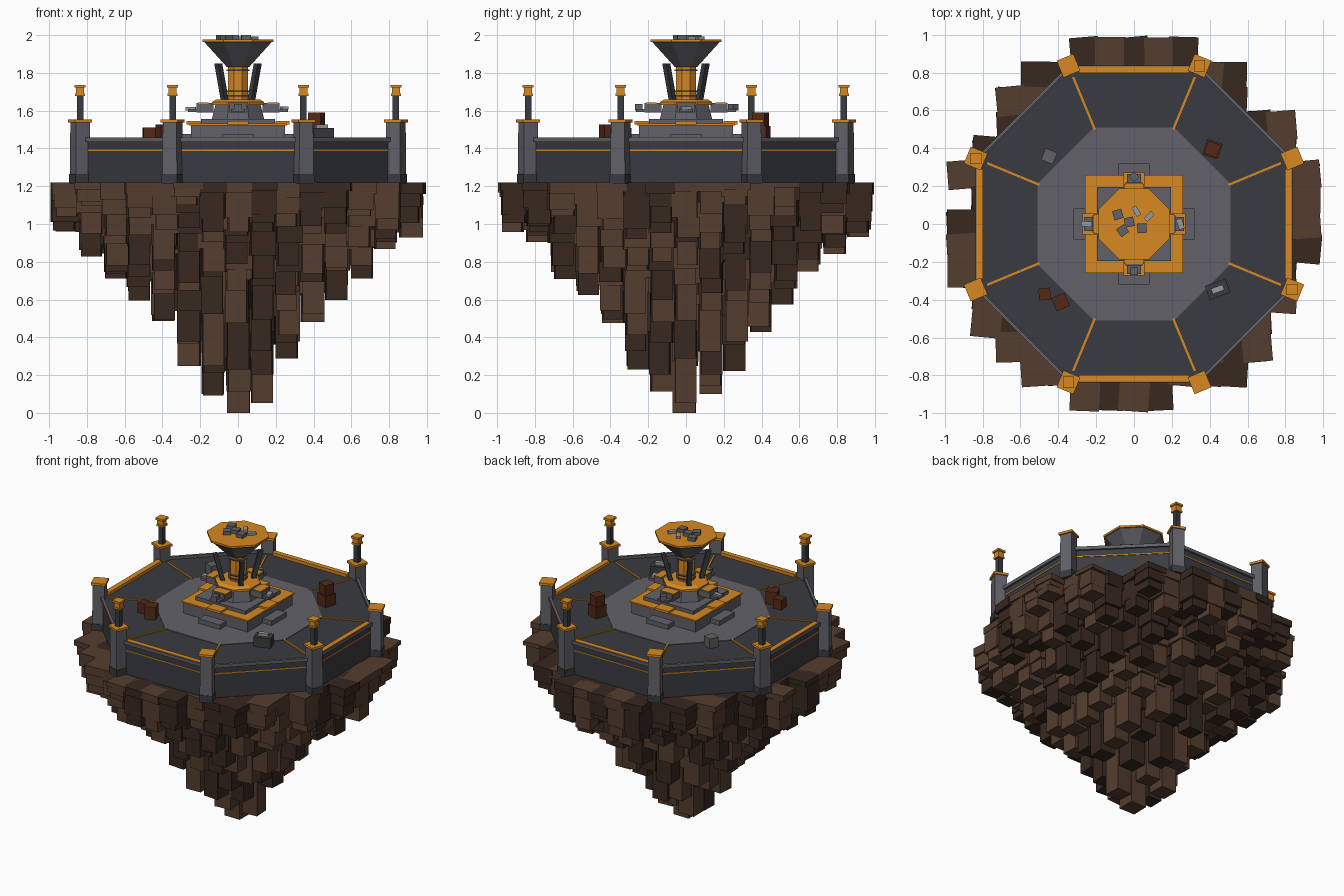
import bpy, bmesh, random
from math import pi, cos, sin, hypot
from mathutils import Matrix, Vector

if "Cube" in bpy.data.objects:
    bpy.data.objects.remove(bpy.data.objects["Cube"])

random.seed(11)


def material(name, r, g, b):
    m = bpy.data.materials.new(name)
    m.diffuse_color = (r, g, b, 1)
    m.use_nodes = True
    m.node_tree.nodes["Principled BSDF"].inputs["Base Color"].default_value = m.diffuse_color
    return m


ORANGE = material("orange", 0.68, 0.25, 0.015)
STONE = material("stone", 0.12, 0.12, 0.14)
DARK = material("dark_stone", 0.042, 0.044, 0.052)
PALE = material("pale_metal", 0.32, 0.33, 0.35)
RUST = material("rust", 0.09, 0.022, 0.008)
ROCK_A = material("rock_light", 0.09, 0.047, 0.028)
ROCK_B = material("rock_dark", 0.04, 0.021, 0.014)


def finish(name, bm, mat):
    bmesh.ops.recalc_face_normals(bm, faces=bm.faces)
    me = bpy.data.meshes.new(name)
    bm.to_mesh(me)
    bm.free()
    me.materials.append(mat)
    ob = bpy.data.objects.new(name, me)
    bpy.context.collection.objects.link(ob)
    return ob


def add_box(bm, c, size, rot=0.0, taper=1.0):
    """Box centred on c, turned about z, top face scaled by taper."""
    vs = bmesh.ops.create_cube(bm, size=1)["verts"]
    for v in vs:
        k = taper if v.co.z > 0 else 1
        v.co = Vector((v.co.x * size[0] * k, v.co.y * size[1] * k, v.co.z * size[2]))
    bmesh.ops.transform(bm, verts=vs, matrix=Matrix.Translation(c) @ Matrix.Rotation(rot, 4, 'Z'))


def boxes(name, items, mat):
    """One object from several (centre, size, rotation[, taper]) boxes."""
    bm = bmesh.new()
    for it in items:
        add_box(bm, *it)
    return finish(name, bm, mat)


def lathe(name, profile, mat, n=8):
    """Spin (apothem, z) points into an n-sided solid with flats facing the axes."""
    bm = bmesh.new()
    rings = []
    for a, z in profile:
        r = a / cos(pi / n)
        rings.append([bm.verts.new((r * cos(pi / n + 2 * pi * i / n), r * sin(pi / n + 2 * pi * i / n), z))
                      for i in range(n)])
    for lo, hi in zip(rings, rings[1:]):
        for i in range(n):
            bm.faces.new((lo[i], lo[(i + 1) % n], hi[(i + 1) % n], hi[i]))
    bmesh.ops.remove_doubles(bm, verts=bm.verts, dist=1e-5)
    return finish(name, bm, mat)


def polar(r, a, z):
    return (r * cos(a), r * sin(a), z)


# Hanging rock: a grid of stepped columns, each narrowing downwards
def rock_bottom(r):
    pts = [(0, 0), (0.15, 0.07), (0.3, 0.26), (0.45, 0.5), (0.6, 0.66), (0.75, 0.81), (0.96, 0.98)]
    for (r0, z0), (r1, z1) in zip(pts, pts[1:]):
        if r <= r1:
            return z0 + (z1 - z0) * (r - r0) / (r1 - r0)
    return 1.0


STEP, TOP = 0.13, 1.22
rock = [[], []]
for i in range(-7, 8):
    for j in range(-7, 8):
        x, y = i * STEP, j * STEP
        r = hypot(x, y)
        if r > 0.96 or (r > 0.9 and random.random() < 0.2):
            continue
        low = min(rock_bottom(r) + (random.uniform(-0.02, 0.14) if r > 0 else 0), 1.1)
        depth = TOP - low
        cuts = [TOP, TOP - depth * random.uniform(0.15, 0.35), low + depth * random.uniform(0.15, 0.4), low]
        group = random.choice(rock)
        for hi, lo, width in zip(cuts, cuts[1:], (0.155, 0.135, 0.112)):
            w = width + random.uniform(-0.008, 0.008)
            jx, jy = (random.uniform(-0.01, 0.01) if width < 0.15 else 0 for _ in "xy")
            group.append(((x + jx, y + jy, (hi + lo) / 2), (w, w, hi - lo), random.uniform(-0.1, 0.1)))
boxes("rock_columns_light", rock[0], ROCK_A)
boxes("rock_columns_dark", rock[1], ROCK_B)

# Octagonal deck, parapet cap and trim
lathe("deck_wall", [(0, 1.21), (0.825, 1.21), (0.825, 1.44), (0, 1.44)], DARK)
lathe("parapet_cap", [(0.82, 1.435), (0.838, 1.435), (0.838, 1.458), (0.82, 1.458), (0.82, 1.435)], STONE)
lathe("wall_trim", [(0.82, 1.387), (0.829, 1.387), (0.829, 1.394), (0.82, 1.394)], ORANGE)
lathe("inner_floor", [(0.51, 1.438), (0.51, 1.444), (0, 1.444)], STONE)

corners = [pi / 8 + k * pi / 4 for k in range(8)]
sides = [k * pi / 2 for k in range(4)]
boxes("floor_strips", [(polar(0.69, a, 1.442), (0.3, 0.012, 0.01), a) for a in corners], ORANGE)
boxes("parapet_rails", [(polar(0.815, a, 1.449), (0.034, 0.58, 0.024), a) for a in sides], ORANGE)

# Corner pillars
PR = 0.905
boxes("pillar_bases", [(polar(PR, a, 1.24), (0.09, 0.09, 0.05), a) for a in corners], DARK)
boxes("pillar_shafts", [(polar(PR, a, 1.38), (0.083, 0.083, 0.32), a, 0.95) for a in corners], STONE)
boxes("pillar_caps", [(polar(PR, a, 1.546), (0.096, 0.096, 0.016), a) for a in corners], ORANGE)

# Lamps on every second pillar
lamps = corners[1::2]
boxes("lamp_posts", [(polar(PR, a, 1.615), (0.034, 0.034, 0.13), 0) for a in lamps], DARK)
heads = []
for a in lamps:
    heads += [(polar(PR, a, 1.684), (0.052, 0.052, 0.012), 0),
              (polar(PR, a, 1.705), (0.044, 0.044, 0.04), 0),
              (polar(PR, a, 1.729), (0.06, 0.06, 0.014), 0)]
boxes("lamp_heads", heads, ORANGE)

# Square pedestal with steps
boxes("pedestal_base", [((0, 0, 1.48), (0.5, 0.5, 0.085), 0)], STONE)
boxes("pedestal_plate", [((0, 0, 1.526), (0.52, 0.52, 0.01), 0)], ORANGE)
boxes("pedestal_upper", [((0, 0, 1.542), (0.39, 0.39, 0.028), 0)], STONE)
boxes("pedestal_steps", [(polar(0.28, a, 1.458), (0.08, 0.165, 0.036), a) for a in sides], STONE)

# Tower: drum, collar, orange core with rings, flared bowl
lathe("drum", [(0, 1.55), (0.14, 1.55), (0.12, 1.63), (0, 1.63)], STONE)
lathe("drum_collar", [(0, 1.63), (0.138, 1.63), (0.138, 1.646), (0.115, 1.66), (0, 1.66)], ORANGE)
lathe("core", [(0, 1.65), (0.052, 1.65), (0.052, 1.84), (0, 1.84)], ORANGE)
for k, z in enumerate((1.675, 1.70, 1.81)):
    lathe(f"core_ring_{k}", [(0.045, z), (0.062, z), (0.062, z + 0.007), (0.045, z + 0.007)], STONE)
lathe("bowl", [(0, 1.83), (0.058, 1.83), (0.18, 1.965), (0, 1.965)], STONE)
lathe("bowl_rim", [(0, 1.963), (0.188, 1.963), (0.188, 1.976), (0, 1.976)], ORANGE)

# Four leaning struts around the core
bm = bmesh.new()
for k in range(4):
    for v in bmesh.ops.create_cube(bm, size=1)["verts"]:
        lean = 0.098 + (v.co.z + 0.5) * 0.05
        p = Vector((lean + v.co.x * 0.03, v.co.y * 0.03, 1.75 + v.co.z * 0.2))
        v.co = Matrix.Rotation(pi / 4 + k * pi / 2, 3, 'Z') @ p
finish("struts", bm, DARK)

# Side housings with orange lids and feed blocks
boxes("housings", [(polar(0.175, a, 1.615), (0.09, 0.09, 0.05), a) for a in sides], STONE)
boxes("housing_lids", [(polar(0.185, a, 1.64), (0.055, 0.105, 0.008), a) for a in sides], ORANGE)
boxes("pads", [(polar(0.235, a, 1.536), (0.075, 0.11, 0.016), a) for a in sides], ORANGE)
boxes("pad_trays", [(polar(0.235, a, 1.601), (0.06, 0.075, 0.016), a) for a in sides], STONE)
boxes("feed_blocks", [(polar(0.25, a, 1.619), (0.04, 0.04, 0.035), a + 0.7 * (a < pi))
                      for a in sides[1::2]], STONE)
boxes("feed_ingots", [((0.245, 0, 1.614), (0.03, 0.055, 0.018), 0.3),
                      ((-0.25, 0, 1.611), (0.055, 0.028, 0.018), -0.1)], PALE)

# Ore and ingots in the bowl
ore = [(-0.085, 0.05, 0.3), (-0.06, -0.035, 0.6), (-0.025, 0.01, 0.2), (0.042, -0.022, 0.05)]
boxes("bowl_ore", [((x, y, 1.987), (0.05, 0.05, 0.026), a) for x, y, a in ore], STONE)
boxes("bowl_ingots", [((0.012, 0.068, 1.984), (0.055, 0.026, 0.018), -1.0),
                      ((0.08, 0.04, 1.984), (0.055, 0.026, 0.018), 0.8)], PALE)

# Crates and blocks standing on the deck
boxes("crates", [((-0.472, -0.37, 1.475), (0.062, 0.062, 0.07), 0.1),
                 ((-0.388, -0.412, 1.484), (0.076, 0.076, 0.088), 0.4),
                 ((0.415, 0.395, 1.48), (0.085, 0.085, 0.08), -0.3),
                 ((0.415, 0.395, 1.555), (0.07, 0.07, 0.07), -0.35)], RUST)
boxes("stone_block", [((-0.448, 0.358, 1.474), (0.066, 0.066, 0.07), -0.4)], STONE)
boxes("tool_chest", [((0.442, -0.345, 1.474), (0.115, 0.078, 0.068), 0.35)], DARK)
boxes("chest_ingot", [((0.442, -0.345, 1.517), (0.065, 0.03, 0.02), 0.35)], PALE)
